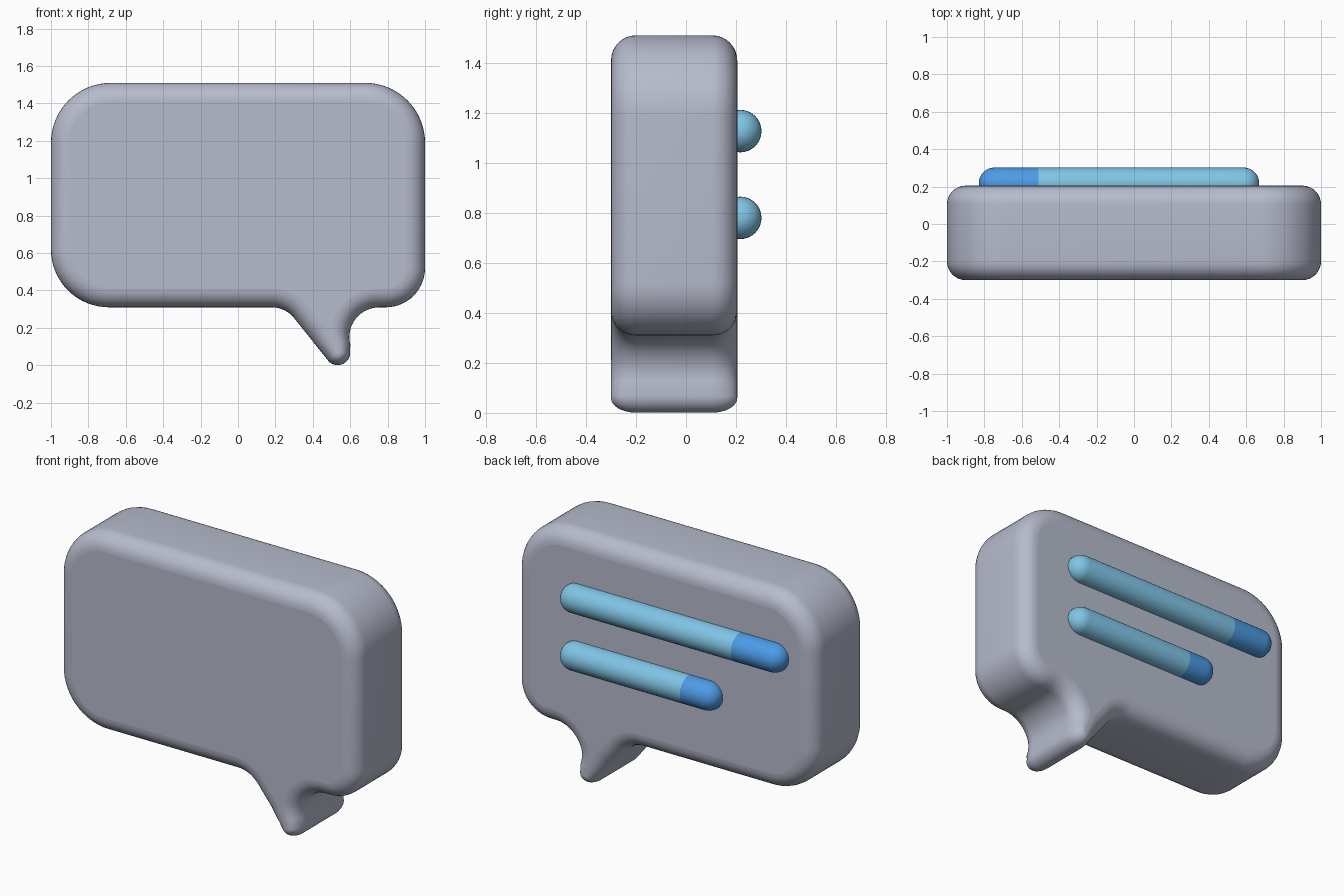
import bpy, bmesh, math
from mathutils import Vector

if "Cube" in bpy.data.objects:
    bpy.data.objects.remove(bpy.data.objects["Cube"])


def material(name, rgb):
    m = bpy.data.materials.new(name)
    m.diffuse_color = (*rgb, 1)
    m.use_nodes = True
    m.node_tree.nodes["Principled BSDF"].inputs["Base Color"].default_value = m.diffuse_color
    return m


grey = material("lavender_grey", (0.47, 0.50, 0.61))
light_blue = material("light_blue", (0.216, 0.56, 0.79))
blue = material("mid_blue", (0.072, 0.333, 0.80))


def arc(cx, cz, r, a0, a1, n):
    angles = [math.radians(a0 + (a1 - a0) * i / n) for i in range(n + 1)]
    return [Vector((cx + r * math.cos(a), cz + r * math.sin(a))) for a in angles]


def finish(bm, name, mats):
    bmesh.ops.recalc_face_normals(bm, faces=bm.faces)
    mesh = bpy.data.meshes.new(name)
    bm.to_mesh(mesh)
    bm.free()
    for m in mats:
        mesh.materials.append(m)
    obj = bpy.data.objects.new(name, mesh)
    bpy.context.collection.objects.link(obj)
    return obj


def bridge(bm, a, b):
    n = len(a)
    for i in range(n):
        f = bm.faces.new((a[i], a[(i + 1) % n], b[(i + 1) % n], b[i]))
        f.smooth = True


# Speech bubble outline, counter-clockwise, with the tail at the lower right
left_side = arc(0.18, 0.155, 0.155, 90, 39, 10)
tip = arc(0.533, 0.068, 0.067, 219, 370, 14)
slope = [left_side[-1].lerp(tip[0], i / 8) for i in range(1, 8)]
outline = (arc(-0.69, 0.62, 0.31, 180, 270, 16) + left_side + slope + tip
           + arc(0.755, 0.15, 0.16, 195, 90, 14)
           + arc(0.79, 0.52, 0.21, 270, 360, 14)
           + arc(0.68, 1.19, 0.32, 0, 90, 16)
           + arc(-0.68, 1.19, 0.32, 90, 180, 16))


# Inset of each outline point for the rounded rim, reduced in the narrow tail
RIM = 0.1
insets = []
count = len(outline)
for i, p in enumerate(outline):
    t = (outline[(i + 1) % count] - outline[i - 1]).normalized()
    inward = Vector((-t.y, t.x))
    limit = RIM
    for q in outline:
        d = q - p
        if d.dot(inward) > 1e-5:
            limit = min(limit, 0.87 * d.length_squared / (2 * d.dot(inward)))
    insets.append(inward * limit)

# Bubble body: extruded outline with quarter-round rims front and back
FRONT, BACK, STEPS = -0.30, 0.205, 8
layers = []
for side in (-1, 1):
    rim = []
    for k in range(STEPS + 1):
        a = math.pi / 2 * k / STEPS
        drop = RIM * (1 - math.cos(a))
        y = FRONT + drop if side < 0 else BACK - drop
        rim.append((y, 1 - math.sin(a)))
    layers += rim if side < 0 else rim[::-1]

bm = bmesh.new()
rings = [[bm.verts.new((p.x + v.x * s, y, p.y + v.y * s))
          for p, v in zip(outline, insets)] for y, s in layers]
for a, b in zip(rings, rings[1:]):
    bridge(bm, a, b)
bm.faces.new(rings[0])
bm.faces.new(rings[-1])
finish(bm, "bubble_body", [grey])


# Text bars: capsules along x with a darker blue end
def text_bar(name, x0, x1, z, split, r=0.085, y=0.217, sides=32):
    cap = [math.pi / 2 * k / 8 for k in range(1, 9)]
    profile = [(x0 + r - r * math.cos(a), r * math.sin(a)) for a in cap]
    profile.append((split, r))
    profile += [(x1 - r + r * math.cos(a), r * math.sin(a)) for a in cap[::-1]]
    bm = bmesh.new()
    rings = [[bm.verts.new((x, y + s * math.cos(math.tau * j / sides),
                            z + s * math.sin(math.tau * j / sides)))
              for j in range(sides)] for x, s in profile]
    for a, b in zip(rings, rings[1:]):
        bridge(bm, a, b)
    for ring in (rings[0], rings[-1]):
        bm.faces.new(ring).smooth = True
    for f in bm.faces:
        f.material_index = 1 if f.calc_center_median().x < split else 0
    finish(bm, name, [light_blue, blue])


text_bar("upper_text_bar", -0.83, 0.67, 1.127, -0.51)
text_bar("lower_text_bar", -0.39, 0.67, 0.78, -0.17)
